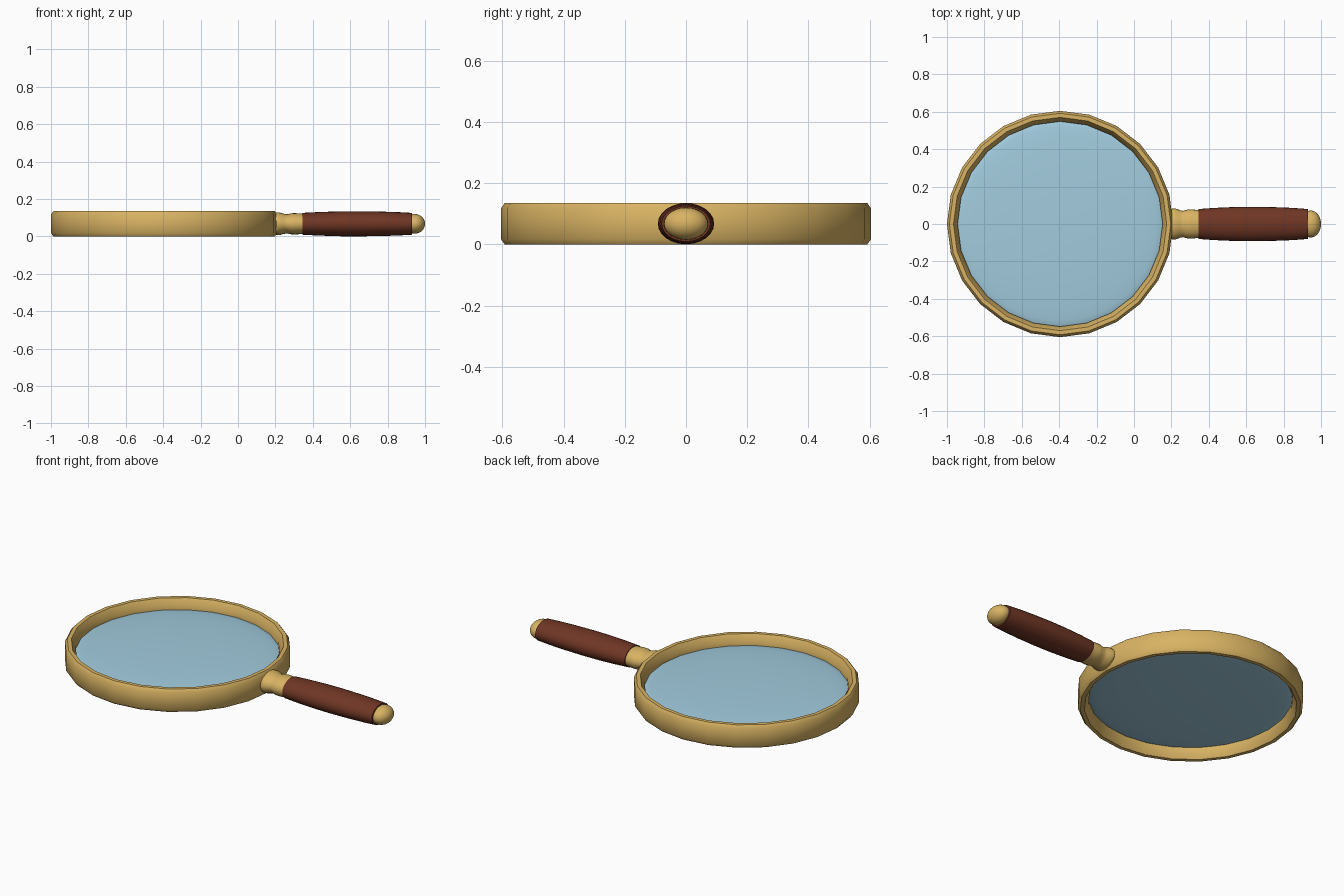
import bpy, bmesh, math
from mathutils import Matrix, Vector

default = bpy.data.objects.get("Cube")
if default:
    bpy.data.objects.remove(default, do_unlink=True)


def material(name, rgb):
    mat = bpy.data.materials.new(name)
    mat.use_nodes = True
    mat.diffuse_color = (*rgb, 1)
    mat.node_tree.nodes["Principled BSDF"].inputs["Base Color"].default_value = (*rgb, 1)
    return mat


BRASS = material("brass", (0.69, 0.45, 0.125))
WOOD = material("dark_wood", (0.16, 0.037, 0.018))
GLASS = material("blue_glass", (0.36, 0.60, 0.73))

MID = 0.0675       # height of the middle plane
RING_X = -0.395    # centre of the ring
FLAT = 0.73        # handle height compared with its width


def lathe(name, profile, mat, sides, matrix, angle=40, closed=False):
    """Spin (radius, height) points about z, then place with the matrix."""
    bm = bmesh.new()
    verts = [bm.verts.new((r, 0, h)) for r, h in profile]
    pairs = list(zip(verts, verts[1:]))
    if closed:
        pairs.append((verts[-1], verts[0]))
    edges = [bm.edges.new(p) for p in pairs]
    bmesh.ops.spin(bm, geom=verts + edges, axis=(0, 0, 1), cent=(0, 0, 0),
                   steps=sides, angle=math.tau)
    bmesh.ops.remove_doubles(bm, verts=bm.verts, dist=0.0001)
    bmesh.ops.transform(bm, matrix=matrix, verts=bm.verts)
    bmesh.ops.recalc_face_normals(bm, faces=bm.faces)
    mesh = bpy.data.meshes.new(name)
    bm.to_mesh(mesh)
    bm.free()
    mesh.materials.append(mat)
    obj = bpy.data.objects.new(name, mesh)
    bpy.context.collection.objects.link(obj)
    bpy.ops.object.select_all(action="DESELECT")
    obj.select_set(True)
    bpy.context.view_layer.objects.active = obj
    bpy.ops.object.shade_smooth_by_angle(angle=math.radians(angle))
    return obj


# Ring: bevelled band, mirrored about its middle plane
upper = [(0.548, 0.03), (0.57, MID), (0.592, MID), (0.605, 0.05)]
lower = [(r, -h) for r, h in reversed(upper)]
lathe("ring", upper + lower, BRASS, 24,
      Matrix.Translation((RING_X, 0, MID)), closed=True)

# Lens: shallow bulging disc
arc = [i * math.pi / 16 - math.pi / 2 for i in range(17)]
lathe("lens", [(0.56 * math.cos(a), 0.03 * math.sin(a)) for a in arc], GLASS, 48,
      Matrix.Translation((RING_X, 0, MID)), angle=80)

# Handle parts are turned along x and flattened in height
along_x = (Matrix.Translation((0, 0, MID)) @ Matrix.Diagonal((1, 1, FLAT, 1))
           @ Matrix.Rotation(math.pi / 2, 4, "Y"))

collar = [(0, 0.18), (0.06, 0.18), (0.083, 0.205), (0.083, 0.222), (0.074, 0.245),
          (0.07, 0.262), (0.077, 0.285), (0.078, 0.305), (0.074, 0.35), (0, 0.35)]
lathe("collar", collar, BRASS, 24, along_x)

grip = [(0, 0.345), (0.08, 0.345), (0.086, 0.43), (0.091, 0.54), (0.092, 0.64),
        (0.09, 0.75), (0.086, 0.85), (0.08, 0.93), (0, 0.93)]
lathe("grip", grip, WOOD, 24, along_x)

# End cap: rounded knob
lathe("end_cap", [(0.072 * math.cos(a), 0.945 + 0.055 * math.sin(a)) for a in arc],
      BRASS, 24, along_x, angle=60)
